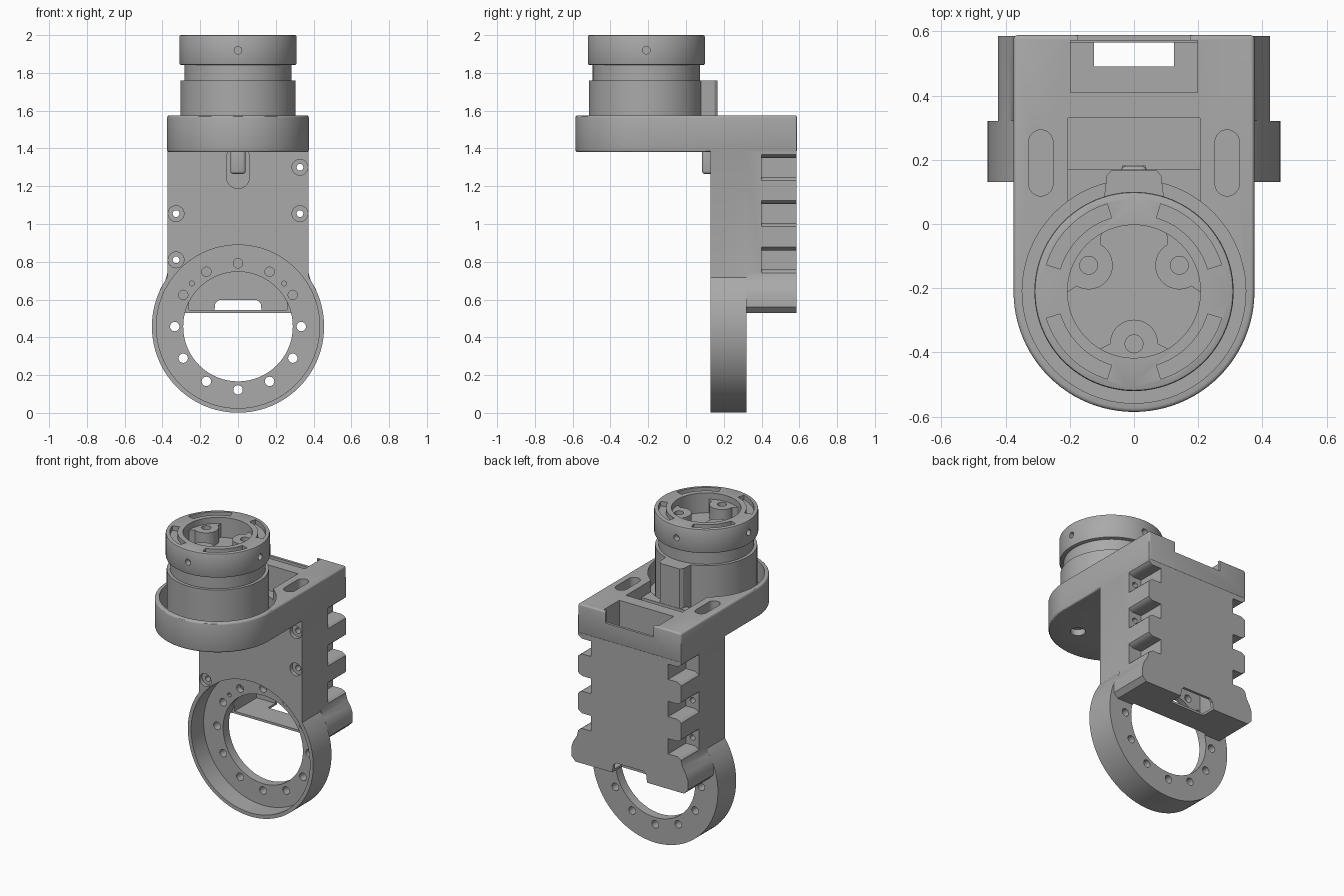
import bpy, bmesh, math
from mathutils import Matrix, Vector

if "Cube" in bpy.data.objects:
    bpy.data.objects.remove(bpy.data.objects["Cube"])

grey = bpy.data.materials.new("plain grey")
grey.use_nodes = True
COLOUR = (0.4, 0.4, 0.4, 1)
grey.diffuse_color = COLOUR
grey.node_tree.nodes["Principled BSDF"].inputs["Base Color"].default_value = COLOUR


def make(name, bm):
    bmesh.ops.recalc_face_normals(bm, faces=bm.faces)
    me = bpy.data.meshes.new(name)
    bm.to_mesh(me)
    bm.free()
    me.materials.append(grey)
    ob = bpy.data.objects.new(name, me)
    bpy.context.collection.objects.link(ob)
    return ob


def prism(name, pts, lo, hi, axis="z", round_edges=0):
    """Extrude an outline along z (points are x, y) or y (points are x, z)."""
    bm = bmesh.new()
    if axis == "z":
        verts = [bm.verts.new((a, b, lo)) for a, b in pts]
        step = Vector((0, 0, hi - lo))
    else:
        verts = [bm.verts.new((a, lo, b)) for a, b in pts]
        step = Vector((0, hi - lo, 0))
    face = bm.faces.new(verts)
    out = bmesh.ops.extrude_face_region(bm, geom=[face])
    new = [g for g in out["geom"] if isinstance(g, bmesh.types.BMVert)]
    bmesh.ops.translate(bm, vec=step, verts=new)
    if round_edges:
        bmesh.ops.recalc_face_normals(bm, faces=bm.faces)
        edges = [e for e in bm.edges if e.calc_face_angle(0) > 0.7]
        bmesh.ops.bevel(bm, geom=edges, offset=round_edges, segments=3,
                        profile=0.5, affect="EDGES")
    return make(name, bm)


def box(name, x, y, z, round_edges=0):
    pts = [(x[0], y[0]), (x[1], y[0]), (x[1], y[1]), (x[0], y[1])]
    return prism(name, pts, z[0], z[1], "z", round_edges)


def arc(cx, cy, r, a0, a1, n):
    angles = [math.radians(a0 + (a1 - a0) * i / n) for i in range(n + 1)]
    return [(cx + r * math.cos(a), cy + r * math.sin(a)) for a in angles]


def disc(name, cx, cy, r, lo, hi, axis="z", n=64):
    return prism(name, arc(cx, cy, r, 0, 360 - 360 / n, n - 1), lo, hi, axis)


def slot(name, cx, cy, r, half, lo, hi, axis="z"):
    return prism(name, arc(cx, cy + half, r, 0, 180, 12)
                 + arc(cx, cy - half, r, 180, 360, 12), lo, hi, axis)


def boolean(target, tools, operation="DIFFERENCE"):
    for tool in tools:
        mod = target.modifiers.new("bool", "BOOLEAN")
        mod.operation, mod.solver, mod.object = operation, "EXACT", tool
        bpy.context.view_layer.update()
        graph = bpy.context.evaluated_depsgraph_get()
        mesh = bpy.data.meshes.new_from_object(target.evaluated_get(graph))
        target.modifiers.clear()
        target.data = mesh
        bpy.data.objects.remove(tool)


def smooth(ob):
    bpy.ops.object.select_all(action="DESELECT")
    ob.select_set(True)
    bpy.context.view_layer.objects.active = ob
    bpy.ops.object.shade_smooth_by_angle(angle=math.radians(30))


CY, RZ = -0.21, 0.457      # motor axis y, ring centre height
SIDES = (-1, 1)

# Housing: upright plate, rear cover, joint ring and motor arm
bracket = box("bracket", (-.374, .374), (.13, .41), (.6, 1.5))
right_edge = [(.395, .53), (.424, .56), (.424, .62), (.41, .66),
              (.385, .70), (.374, .74), (.374, 1.5)]
outline = right_edge + [(-x, z) for x, z in reversed(right_edge)]
rear = prism("rear_cover", outline, .32, .585, "y")
arm_outline = [(.375, .588), (-.375, .588)] + arc(0, CY, .375, 180, 360, 48)
arm = prism("motor_arm", arm_outline, 1.38, 1.575, "z", .012)
ring = disc("joint_ring", 0, RZ, .456, .13, .32, "y", 96)
boolean(bracket, [rear, ring, arm], "UNION")

# Joint ring recess and bore, hollow rear cover
cuts = [disc("recess", 0, RZ, .432, .1, .26, "y", 96),
        disc("bore", 0, RZ, .29, .1, .335, "y", 96),
        box("cavity", (-.26, .26), (.3, .565), (.545, 1.36)),
        box("cable_exit", (-.12, .12), (.49, .569), (.5, .6)),
        prism("rear_exit", [(-.13, .5), (.13, .5), (.12, .58),
                            (.1, .598), (-.1, .598), (-.12, .58)], .49, .62, "y")]
for i in range(12):
    x, z = arc(0, RZ, .335, 30 * i, 30 * i, 1)[0]
    cuts.append(disc("bolt_hole", x, z, .025, .2, .34, "y", 16))
for s in SIDES:
    cuts.append(disc("pin_hole", s * .245, RZ + .228, .013, .2, .34, "y", 12))

# Screw channels down both sides of the rear cover
for s in SIDES:
    for h in (.81, 1.055, 1.3):
        shape = [(.28, -.05), (.345, -.05), (.365, -.06), (.39, -.085),
                 (.39, .085), (.365, .06), (.345, .05), (.28, .05)]
        cuts.append(prism("channel", [(s * x, h + z) for x, z in shape], .4, .7, "y"))
for x, h in ((.328, 1.3), (.328, 1.055), (-.328, 1.055), (-.328, .81)):
    cuts.append(disc("screw_hole", x, h, .018, .1, .45, "y", 16))
    cuts.append(disc("screw_seat", x, h, .042, .1, .155, "y", 24))

# Arm pockets, cable openings and slots
cuts += [disc("motor_recess", 0, CY, .348, 1.43, 1.7, "z", 96),
         box("recess_tail", (-.205, .205), (-.1, .33), (1.5, 1.7)),
         box("cable_pocket", (-.205, .205), (.17, .33), (1.4, 1.7)),
         box("top_opening", (-.198, .198), (.41, .571), (1.3, 1.7)),
         box("rear_lip", (-.175, .175), (.5, .65), (1.5, 1.7)),
         slot("front_slot", 0, 1.3, .062, .05, .1, .18, "y")]
for s in SIDES:
    cuts.append(slot("side_slot", s * .29, .19, .038, .065, 1.5, 1.7))
for a in (45, 135, 225, 315):
    x, y = arc(0, CY, .2, a, a, 1)[0]
    cuts.append(disc("under_hole", x, y, .045, 1.3, 1.425, "z", 24))
boolean(bracket, cuts)
smooth(bracket)

# Cable tab below the arm
tab = box("cable_tab", (-.04, .04), (.085, .18), (1.265, 1.42), .015)
smooth(tab)

# Motor: body, neck and connector
body = disc("motor_body", 0, CY, .304, 1.42, 1.76, "z", 96)
neck = disc("motor_neck", 0, CY, .284, 1.75, 1.85, "z", 96)
connector = prism("connector", [(-.1, .02), (.1, .02), (.085, .15), (.07, .168),
                                (-.07, .168), (-.085, .15)], 1.46, 1.76)
for ob in (body, neck, connector):
    smooth(ob)

# Output cap: turned disc with pocket, arc slots and radial holes
cap = prism("output_cap", arc(0, CY, .31, 0, 356.25, 95), 1.842, 2, "z")
rim = cap.modifiers.new("rim", "BEVEL")
rim.width, rim.segments, rim.limit_method = .008, 2, "ANGLE"
cuts = [disc("pocket", 0, CY, .207, 1.87, 2.1, "z", 64)]
for a in (45, 135, 225, 315):
    shape = arc(0, CY, .285, a - 28, a + 28, 16) + arc(0, CY, .24, a + 28, a - 28, 16)
    cuts.append(prism("arc_slot", shape, 1.97, 2.1))
for i in range(4):
    hole = disc("radial_hole", 0, 1.92, .02, -.35, -.27, "y", 16)
    hole.data.transform(Matrix.Translation((0, CY, 0)) @ Matrix.Rotation(math.pi / 2 * i, 4, "Z"))
    cuts.append(hole)
boolean(cap, cuts)
smooth(cap)

# Screw bosses inside the cap
for i, a in enumerate((30, 150, 270)):
    x, y = arc(0, CY, .163, a, a, 1)[0]
    wall = arc(0, CY, .215, a - 32, a + 32, 12)
    inner = arc(0, CY, .163, a, a, 1)[0]
    boss = prism("screw_boss_%d" % (i + 1),
                 wall + arc(inner[0], inner[1], .075, a + 90, a + 270, 20), 1.86, 1.96)
    boolean(boss, [disc("screw", x, y, .028, 1.88, 2.1, "z", 24)])
    smooth(boss)
